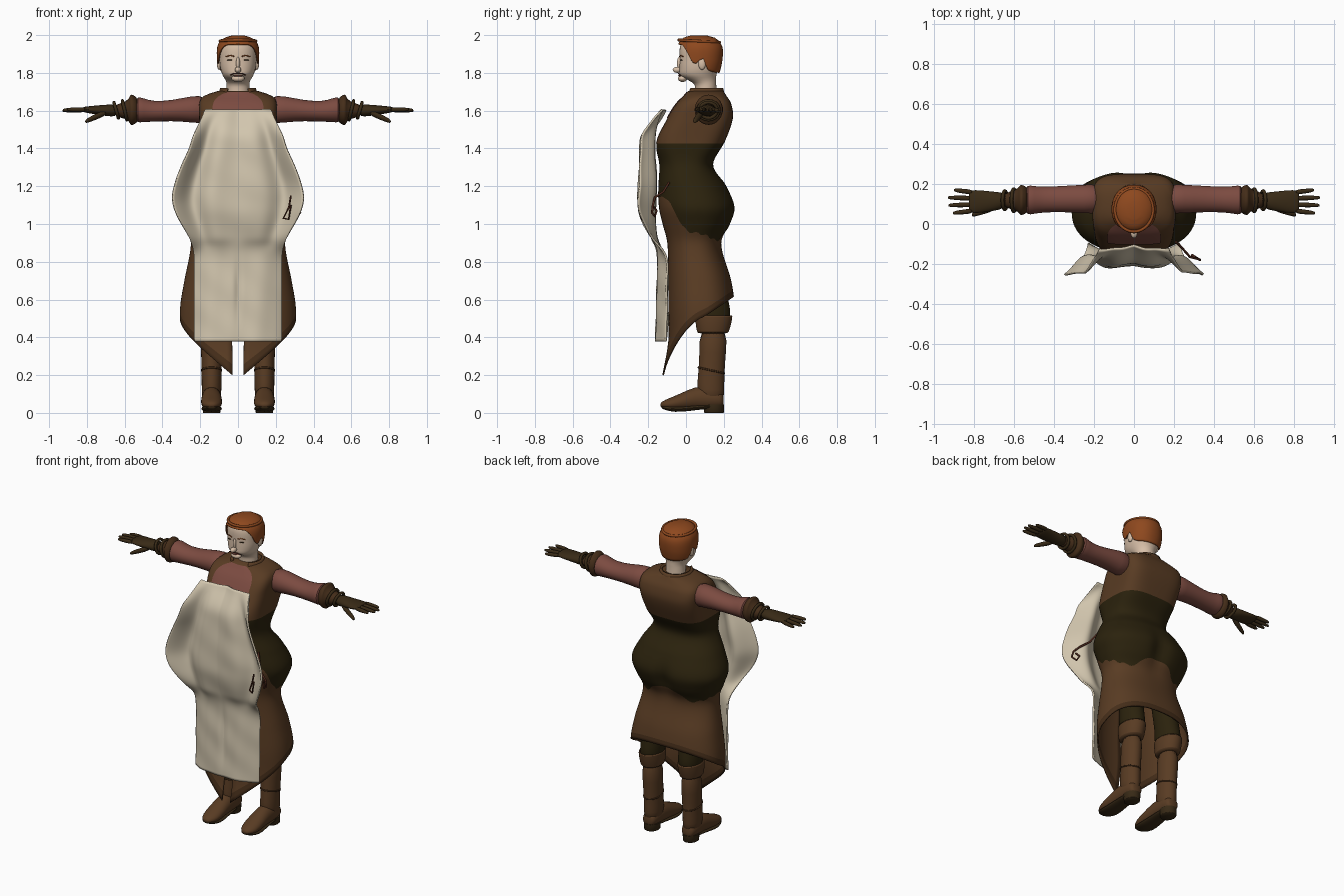
import bpy, math
from mathutils import Vector

cube = bpy.data.objects.get("Cube")
if cube:
    bpy.data.objects.remove(cube, do_unlink=True)


def material(name, r, g, b):
    m = bpy.data.materials.new(name)
    m.use_nodes = True
    m.diffuse_color = (r, g, b, 1)
    node = next(n for n in m.node_tree.nodes if n.type == 'BSDF_PRINCIPLED')
    node.inputs["Base Color"].default_value = (r, g, b, 1)
    node.inputs["Roughness"].default_value = 0.9
    return m


SKIN = material("skin", .68, .52, .39)
HAIR = material("auburn_hair", .27, .065, .013)
LEATHER = material("brown_leather", .1, .045, .017)
TRIM = material("dark_trim", .06, .027, .01)
DARK = material("dark_olive_cloth", .024, .016, .004)
ROSE = material("rose_cloth", .2, .07, .052)
CREAM = material("cream_linen", .64, .56, .42)
GLOVE = material("glove_leather", .04, .023, .008)
CORD = material("red_brown_cord", .08, .022, .012)


def make(name, verts, faces, mats, mirror=False, solid=0, subsurf=0, rule=None):
    mesh = bpy.data.meshes.new(name)
    mesh.from_pydata(verts, [], faces)
    ob = bpy.data.objects.new(name, mesh)
    bpy.context.collection.objects.link(ob)
    for m in mats:
        mesh.materials.append(m)
    for p in mesh.polygons:
        p.material_index = rule(p.index) if rule else 0
    if mirror:
        ob.modifiers.new("mirror", 'MIRROR').use_mirror_merge = False
    if subsurf:
        ob.modifiers.new("smooth", 'SUBSURF').levels = subsurf
        ob.modifiers["smooth"].render_levels = subsurf
    if solid:
        s = ob.modifiers.new("thickness", 'SOLIDIFY')
        s.thickness, s.offset = solid, 0
    bpy.ops.object.select_all(action='DESELECT')
    ob.select_set(True)
    bpy.context.view_layer.objects.active = ob
    bpy.ops.object.shade_smooth_by_angle(angle=math.radians(50))


def sample(table, z):
    """Smooth interpolation of rows keyed by their first value, rising."""
    z = min(max(z, table[0][0]), table[-1][0])
    i = next(k for k in range(len(table) - 1) if z <= table[k + 1][0])
    before, a, b, after = table[max(i - 1, 0)], table[i], table[i + 1], table[min(i + 2, len(table) - 1)]
    h = b[0] - a[0]
    t = (z - a[0]) / h
    out = []
    for k in range(1, len(a)):
        m = (b[k] - before[k]) / (b[0] - before[0]) * h
        n = (after[k] - a[k]) / (after[0] - a[0]) * h
        d = b[k] - a[k]
        out.append(a[k] + m * t + (3 * d - 2 * m - n) * t ** 2 + (m + n - 2 * d) * t ** 3)
    return out


def power(v, p):
    return math.copysign(abs(v) ** (2 / p), v)


def grid_faces(rows, cols, closed):
    n = cols if closed else cols - 1
    return [(r * cols + c, r * cols + (c + 1) % cols,
             (r + 1) * cols + (c + 1) % cols, (r + 1) * cols + c)
            for r in range(rows - 1) for c in range(n)]


def shell(name, table, low, high, mats, rows=20, segs=56, start=0, stop=math.tau,
          grow=0, cleft=0, cap=False, **kw):
    """Wrap the table's cross-sections from low to high; hems depend on frontness."""
    closed = stop - start > math.tau - .001
    cols = segs if closed else segs + 1
    verts = []
    for r in range(rows):
        for c in range(cols):
            a = start + (stop - start) * c / segs
            f = (1 - math.cos(a)) / 2
            lo = low(f) if callable(low) else low
            z = lo + (high - lo) * r / (rows - 1)
            front, back, rx, p = sample(table, z)
            x = (rx + grow) * power(math.sin(a), p)
            y = (front + back) / 2 - ((back - front) / 2 + grow) * power(math.cos(a), p)
            if f > .5:
                y -= cleft * math.exp(-(x / .055) ** 2 - ((z - 1.04) / .1) ** 2)
            verts.append((x, y, z))
    faces = grid_faces(rows, cols, closed)
    if cap:
        faces.append(tuple(range((rows - 1) * cols, rows * cols)))
    make(name, verts, faces, mats, **kw)


def loft(name, axis, rings, mat, segs=20, mirror=True, subsurf=1):
    """Rings are (position on axis, two centre values, two radii)."""
    verts = []
    for d, u, v, ru, rv in rings:
        for c in range(segs):
            a = math.tau * c / segs
            p, q = u + ru * math.cos(a), v + rv * math.sin(a)
            verts.append({'x': (d, p, q), 'y': (p, d, q), 'z': (p, q, d)}[axis])
    n = len(rings)
    faces = grid_faces(n, segs, True)
    faces += [tuple(reversed(range(segs))), tuple(range((n - 1) * segs, n * segs))]
    make(name, verts, faces, [mat], mirror=mirror, subsurf=subsurf)


def ball(name, mat, at, size, mirror=False):
    rings = [(at[2] - size[2] * math.cos(t), at[0], at[1],
              size[0] * math.sin(t) + .0002, size[1] * math.sin(t) + .0002)
             for t in [math.pi * i / 8 for i in range(9)]]
    loft(name, 'z', rings, mat, 14, mirror, 0)


def cord(name, pts, radius, mat, mirror=False, cyclic=False):
    cu = bpy.data.curves.new(name, 'CURVE')
    cu.dimensions, cu.bevel_depth, cu.bevel_resolution, cu.use_fill_caps = '3D', radius, 2, True
    sp = cu.splines.new('POLY')
    sp.points.add(len(pts) - 1)
    for p, q in zip(sp.points, pts):
        p.co = (*q, 1)
    sp.use_cyclic_u, sp.use_smooth = cyclic, True
    cu.materials.append(mat)
    ob = bpy.data.objects.new(name, cu)
    bpy.context.collection.objects.link(ob)
    if mirror:
        ob.modifiers.new("mirror", 'MIRROR').use_mirror_merge = False


# Body profile: height, front, back, half width, squareness
BODY = [(.18, -.125, .25, .285, 2.4), (.38, -.09, .25, .3, 2.4), (.55, -.09, .255, .303, 2.4),
        (.7, -.09, .235, .28, 2.4), (.85, -.092, .19, .25, 2.3), (.92, -.098, .19, .248, 2.3),
        (1, -.12, .235, .28, 2.2), (1.09, -.14, .258, .305, 2.2), (1.2, -.14, .21, .26, 2.2),
        (1.31, -.135, .138, .195, 2.4), (1.43, -.15, .195, .192, 3.4), (1.56, -.09, .24, .198, 4),
        (1.64, -.04, .23, .197, 4), (1.68, 0, .205, .17, 3), (1.705, .02, .19, .095, 2)]

# Torso clothing
shell("vest", BODY, 1.425, 1.705, [LEATHER], grow=.008, cap=True)
shell("shirt_panel", BODY, 1.56, 1.7, [ROSE], rows=12, segs=16, start=-.4, stop=.4, grow=.013)
shell("collar", [(1.665, -.015, .205, .105, 2), (1.72, .01, .19, .088, 2)], 1.665, 1.718, [LEATHER],
      rows=4, start=.65, stop=math.tau - .65, solid=.012)
CORSET_HEM = [(0, 1.14), (.14, 1.13), (.24, 1.04), (.36, .97), (.55, .95), (.7, .935), (.85, .915),
              (.93, .92), (.98, .96), (1, .98)]
shell("corset", BODY, lambda f: sample(CORSET_HEM, f)[0] + .006 * math.sin(40 * f), 1.435, [DARK],
      rows=36, segs=80, grow=.006, cleft=.03)

# Long skirt with a front slit, a rising hem and a darker border
ROWS, SEGS = 36, 72
shell("skirt", BODY, lambda f: .175 + .44 * f ** .42, 1.2, [LEATHER, TRIM], rows=ROWS, segs=SEGS,
      start=.065, stop=math.tau - .065, cleft=.03, solid=.008,
      rule=lambda i: 1 if i < SEGS * 2 else 0)

# Apron: height, half width, middle depth, edge depth, pleat beside the middle
APRON = [(.378, .23, -.155, -.105, 0), (.385, .23, -.155, -.105, 0), (.5, .23, -.152, -.1, 0),
         (.65, .23, -.15, -.1, 0), (.8, .23, -.145, -.1, 0), (.86, .235, -.15, -.12, .005),
         (.92, .255, -.17, -.18, .03), (1.05, .325, -.2, -.25, .06), (1.13, .347, -.205, -.262, .075),
         (1.2, .337, -.205, -.257, .075), (1.3, .302, -.2, -.252, .065), (1.4, .257, -.195, -.247, .055),
         (1.47, .235, -.185, -.24, .045), (1.52, .213, -.16, -.2, .025), (1.59, .18, -.115, -.145, 0),
         (1.605, .176, -.11, -.125, 0)]
ROWS, COLS = 44, 41
cloth = []
for r in range(ROWS):
    z = .378 + 1.227 * r / (ROWS - 1)
    w, mid, edge, pleat = sample(APRON, z)
    for c in range(COLS):
        u = 2 * c / (COLS - 1) - 1
        y = mid + (edge - mid) * abs(u) ** 3 + pleat * math.exp(-((abs(u) - .7) / .2) ** 2)
        y -= .012 * math.sin(abs(u) * math.pi) * (1 if z > .9 else .3)
        y += .014 * math.exp(-(u / .07) ** 2 - ((z - .65) / .13) ** 2)
        y += .004 * math.sin(8 * u + 13 * z) * math.sin(17 * z - 3 * u)
        cloth.append((u * w, y, z))
make("apron", cloth, grid_faces(ROWS, COLS, False), [CREAM], solid=.01, subsurf=1)
cord("apron_tie", [(.21, -.09, 1.22), (.24, -.12, 1.17), (.28, -.165, 1.14), (.32, -.175, 1.1),
                   (.33, -.18, 1.06), (.305, -.165, 1.04), (.29, -.155, 1.07), (.31, -.17, 1.09)], .006, CORD)
cord("apron_tie_front", [(.28, -.235, 1.15), (.27, -.24, 1.09), (.24, -.225, 1.03),
                         (.268, -.235, 1.025), (.28, -.235, 1.1)], .005, CORD)

# Head, ears and face
HEAD = [(1.64, .045, .165, .064, 2), (1.74, .045, .16, .06, 2), (1.762, .01, .16, .066, 2),
        (1.785, -.03, .16, .08, 2.1), (1.82, -.034, .17, .092, 2.2), (1.87, -.033, .18, .098, 2.2),
        (1.93, -.033, .181, .098, 2.1), (1.963, -.022, .165, .085, 2), (1.984, .0, .14, .058, 2),
        (1.995, .035, .1, .022, 2)]
shell("head_and_neck", HEAD, 1.64, 1.97, [SKIN], rows=28, segs=40, cap=True)
HAIRLINE = [(0, 1.95), (.12, 1.943), (.25, 1.9), (.34, 1.86), (.45, 1.85), (.55, 1.88), (.68, 1.82), (1, 1.8)]
shell("hair", HEAD, lambda f: sample(HAIRLINE, f)[0], 1.995, [HAIR], rows=18, segs=48,
      grow=.01, cap=True, solid=.006)
cord("hair_braid", [(.095 * math.sin(t), .07 - .108 * math.cos(t), 1.968 + .006 * math.cos(t))
                    for t in [math.tau * i / 42 for i in range(42)]], .008, HAIR, cyclic=True)
ball("nose", SKIN, (0, -.045, 1.816), (.017, .026, .016))
ball("nose_bridge", SKIN, (0, -.034, 1.85), (.01, .014, .035))
ball("chin", SKIN, (0, -.018, 1.77), (.035, .025, .018))
ball("lips", ROSE, (0, -.033, 1.785), (.026, .009, .005))
ball("ears", SKIN, (.1, .085, 1.848), (.012, .02, .032), True)
ball("eyes", GLOVE, (.042, -.024, 1.868), (.016, .007, .003), True)
cord("brows", [(.02, -.034, 1.887), (.042, -.029, 1.893), (.064, -.016, 1.886)], .003, HAIR, True)
cord("moustache", [(0, -.041, 1.797), (.022, -.039, 1.797), (.04, -.03, 1.788)], .003, CORD, True)

# Arms: sleeves, flared gauntlets, straps, palms and fingers
loft("sleeves", 'x', [(.16, .125, 1.605, .078, .08), (.25, .125, 1.608, .072, .07), (.35, .125, 1.6, .066, .055),
                      (.45, .122, 1.595, .064, .054), (.5, .12, 1.603, .07, .064),
                      (.535, .12, 1.605, .077, .07), (.54, .12, 1.6, .05, .05)], ROSE)
loft("gauntlet_cuffs", 'x', [(.53, .12, 1.6, .05, .05), (.535, .12, 1.602, .066, .068), (.56, .12, 1.605, .078, .084),
                             (.572, .12, 1.605, .074, .08), (.582, .12, 1.603, .05, .045),
                             (.66, .118, 1.6, .038, .034)], TRIM)
for i, x in enumerate((.6, .645)):
    r = .056 - .01 * i
    cord("gauntlet_strap", [(x + .012 * math.sin(t), .119 + r * math.cos(t), 1.602 + r * .9 * math.sin(t))
                            for t in [math.tau * k / 20 for k in range(20)]], .009, GLOVE, True, True)
loft("palms", 'x', [(.635, .118, 1.6, .04, .036), (.7, .113, 1.602, .048, .03), (.77, .112, 1.604, .058, .022),
                    (.815, .112, 1.606, .058, .015), (.825, .112, 1.606, .05, .01)], GLOVE)


def finger(name, a, b, r):
    a, b = Vector(a), Vector(b)
    rings = [(p.x, p.y, p.z, k, k) for p, k in ((a, r), (a.lerp(b, .5), r * .95),
                                                (a.lerp(b, .92), r * .75), (b, r * .35))]
    loft(name, 'x', rings, GLOVE, 10)


for i, (y, tip) in enumerate(((.066, .905), (.097, .928), (.128, .93), (.158, .9))):
    finger("finger_pair", (.8, y, 1.606), (tip, y + (y - .112) * .25, 1.606 - .003 * i), .0135)
finger("thumbs", (.69, .085, 1.595), (.81, .045, 1.542), .018)

# Legs and boots
loft("trousers", 'z', [(.45, .138, .145, .06, .07), (.5, .138, .148, .068, .09), (.56, .136, .145, .07, .09),
                       (.62, .135, .14, .066, .078), (.9, .12, .1, .08, .085)], DARK)
loft("boot_shafts", 'z', [(.06, .14, .135, .05, .066), (.12, .14, .13, .053, .074), (.2, .14, .133, .053, .07),
                          (.32, .14, .142, .056, .07), (.45, .14, .145, .06, .078)], LEATHER)
loft("boot_cuffs", 'z', [(.42, .14, .142, .058, .075), (.425, .14, .142, .067, .086), (.47, .14, .145, .071, .095),
                         (.515, .14, .148, .074, .102), (.52, .14, .148, .066, .092),
                         (.49, .14, .148, .06, .08)], LEATHER)
loft("boot_feet", 'y', [(.2, .14, .065, .03, .03), (.185, .14, .072, .046, .05), (.12, .14, .078, .052, .062),
                        (.05, .14, .08, .052, .062), (-.03, .14, .058, .058, .044),
                        (-.09, .14, .046, .054, .032), (-.128, .14, .043, .03, .018),
                        (-.136, .14, .042, .01, .006)], LEATHER)
loft("boot_soles", 'y', [(.19, .14, .036, .045, .014), (.08, .14, .034, .046, .014), (-.03, .14, .018, .058, .016),
                         (-.09, .14, .024, .054, .016), (-.135, .14, .034, .026, .01)], GLOVE)
loft("boot_heels", 'z', [(0, .14, .148, .044, .05), (.002, .14, .148, .046, .052),
                         (.045, .14, .148, .048, .054)], GLOVE, subsurf=0)
cord("boot_straps", [(.14 + .052 * math.sin(t), .134 - .068 * math.cos(t), .225 + .015 * math.cos(t))
                     for t in [math.tau * k / 24 for k in range(24)]], .005, TRIM, True, True)
